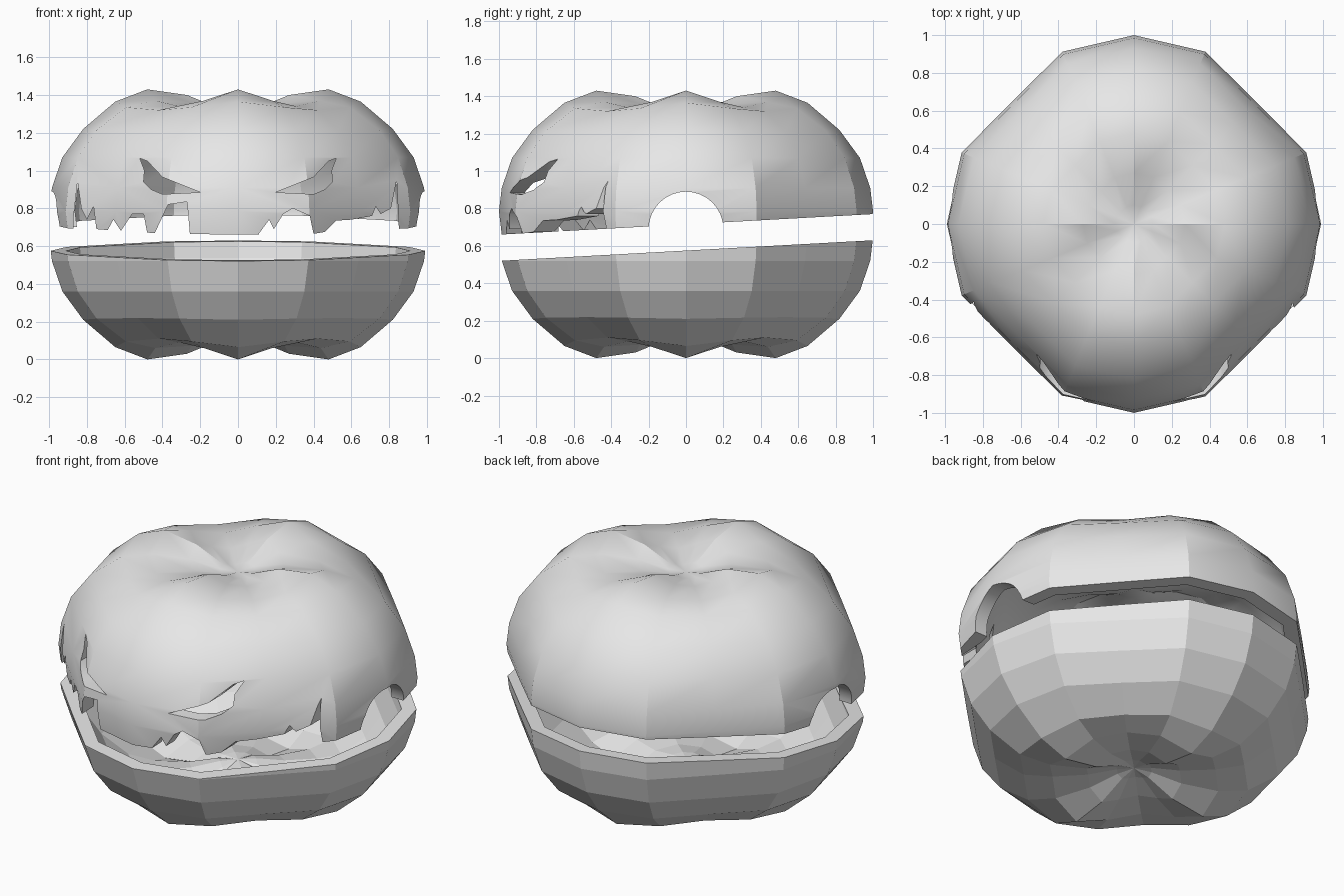
import bpy, bmesh, math
from mathutils import Vector

if "Cube" in bpy.data.objects:
    bpy.data.objects.remove(bpy.data.objects["Cube"])

WALL = 0.08      # shell thickness
LIFT = 0.14      # gap between the two halves
MID = 0.645      # half height of the closed pumpkin

grey = bpy.data.materials.new("pumpkin_grey")
grey.diffuse_color = (0.8, 0.8, 0.8, 1)
grey.use_nodes = True
grey.node_tree.nodes["Principled BSDF"].inputs["Base Color"].default_value = grey.diffuse_color

# half profile from bottom dimple to equator: radius, height, rib depth weight
HALF = [(0.10, 0.10, 0.2), (0.27, 0.03, 0.7), (0.48, 0.0, 1.0), (0.65, 0.065, 0.5),
        (0.82, 0.21, 0.1), (0.93, 0.36, 0.0), (0.985, 0.52, 0.0)]
RIB_R = [1.0, 0.988, 0.915, 0.988]   # radius factor around one lobe
RIB_Z = [0.0, 0.06, 0.09, 0.06]      # dip around one lobe
SEG = 16


def link(name, bm):
    me = bpy.data.meshes.new(name)
    bm.to_mesh(me)
    bm.free()
    ob = bpy.data.objects.new(name, me)
    bpy.context.collection.objects.link(ob)
    return ob


def pumpkin_shell(name):
    """Closed lobed pumpkin with an inner wall."""
    bm = bmesh.new()
    prof = HALF + [(1.0, MID, 0)] + [(r, 2 * MID - z, -w) for r, z, w in reversed(HALF)]
    rings = []
    for r, z, w in prof:
        ring = []
        for i in range(SEG):
            a = 2 * math.pi * i / SEG
            rr = r * RIB_R[i % 4]
            ring.append(bm.verts.new((rr * math.cos(a), rr * math.sin(a), z + w * RIB_Z[i % 4])))
        rings.append(ring)
    low = bm.verts.new((0, 0, 0.12))
    top = bm.verts.new((0, 0, 2 * MID - 0.12))
    for i in range(SEG):
        j = (i + 1) % SEG
        bm.faces.new((low, rings[0][j], rings[0][i]))
        bm.faces.new((top, rings[-1][i], rings[-1][j]))
        for a, b in zip(rings, rings[1:]):
            bm.faces.new((a[i], a[j], b[j], b[i]))
    bmesh.ops.recalc_face_normals(bm, faces=bm.faces[:])
    bm.normal_update()
    # inner wall, facing inward
    outer = bm.faces[:]
    inner = {v: bm.verts.new(v.co - v.normal * WALL) for v in bm.verts[:]}
    for f in outer:
        bm.faces.new([inner[v] for v in reversed(f.verts)])
    return link(name, bm)


def prism(name, pts, y0, y1):
    """Cutter: front-view outline pushed through y."""
    bm = bmesh.new()
    vs = [bm.verts.new((x, y0, z)) for x, z in pts]
    f = bm.faces.new(vs)
    out = bmesh.ops.extrude_face_region(bm, geom=[f])
    bmesh.ops.translate(bm, vec=(0, y1 - y0, 0),
                        verts=[g for g in out["geom"] if isinstance(g, bmesh.types.BMVert)])
    bmesh.ops.recalc_face_normals(bm, faces=bm.faces[:])
    return link(name, bm)


def slope_box(name, z_front, z_back, up):
    """Cutter: everything above or below the sloped cut plane."""
    bm = bmesh.new()
    bmesh.ops.create_cube(bm, size=4)
    for v in bm.verts:
        plane = (z_front + z_back) / 2 + v.co.y * (z_back - z_front) / 2
        v.co.z = plane if (v.co.z < 0) == up else (3 if up else -3)
    return link(name, bm)


def cut(ob, cutters):
    for c in cutters:
        m = ob.modifiers.new("cut", "BOOLEAN")
        m.operation, m.solver, m.object = "DIFFERENCE", "EXACT", c
    dg = bpy.context.evaluated_depsgraph_get()
    me = bpy.data.meshes.new_from_object(ob.evaluated_get(dg))
    ob.modifiers.clear()
    ob.data = me
    for c in cutters:
        bpy.data.objects.remove(c)
    me.materials.clear()
    me.materials.append(grey)


# lower half: faceted bowl
bowl = pumpkin_shell("lower_bowl")
cut(bowl, [slope_box("cut_above", 0.52, 0.63, True)])

# upper half: lifted lid with eyes, mouth and side holes
lid = pumpkin_shell("upper_lid")
for v in lid.data.vertices:
    v.co.z += LIFT

eye = [(0.52, 1.065), (0.48, 1.05), (0.40, 0.965), (0.2, 0.885),
       (0.4, 0.875), (0.46, 0.9), (0.5, 0.94), (0.495, 1.0)]
mouth_left = [(-0.87, 0.5), (-0.87, 0.76), (-0.85, 0.94), (-0.83, 0.8), (-0.8, 0.74),
              (-0.765, 0.81), (-0.75, 0.69), (-0.69, 0.685), (-0.66, 0.74), (-0.62, 0.68),
              (-0.56, 0.77), (-0.5, 0.77), (-0.48, 0.665), (-0.44, 0.67), (-0.37, 0.82),
              (-0.27, 0.835), (-0.24, 0.5)]
mouth_right = [(0.11, 0.5), (0.11, 0.665), (0.165, 0.74), (0.19, 0.69), (0.24, 0.77),
               (0.29, 0.8), (0.38, 0.76), (0.40, 0.665), (0.46, 0.675), (0.52, 0.735),
               (0.6, 0.74), (0.71, 0.76), (0.73, 0.81), (0.755, 0.77), (0.81, 0.80),
               (0.84, 0.95), (0.85, 0.74), (0.86, 0.5)]
arch = [(0.2 * math.cos(a), 0.69 + 0.2 * math.sin(a))
        for a in (2 * math.pi * i / 32 for i in range(32))]
side = prism("cut_sides", arch, -1.5, 1.5)
for v in side.data.vertices:          # turn the tunnel to run along x
    v.co = Vector((v.co.y, -v.co.x, v.co.z))

cut(lid, [slope_box("cut_below", 0.66, 0.77, False),
          prism("cut_eye_right", eye, -1.5, -0.3),
          prism("cut_eye_left", [(-x, z) for x, z in eye], -1.5, -0.3),
          prism("cut_mouth_left", mouth_left, -1.5, -0.25),
          prism("cut_mouth_right", mouth_right, -1.5, -0.25),
          side])

bpy.ops.object.select_all(action="DESELECT")
lid.select_set(True)
bpy.context.view_layer.objects.active = lid
bpy.ops.object.shade_smooth_by_angle(angle=math.radians(30))
